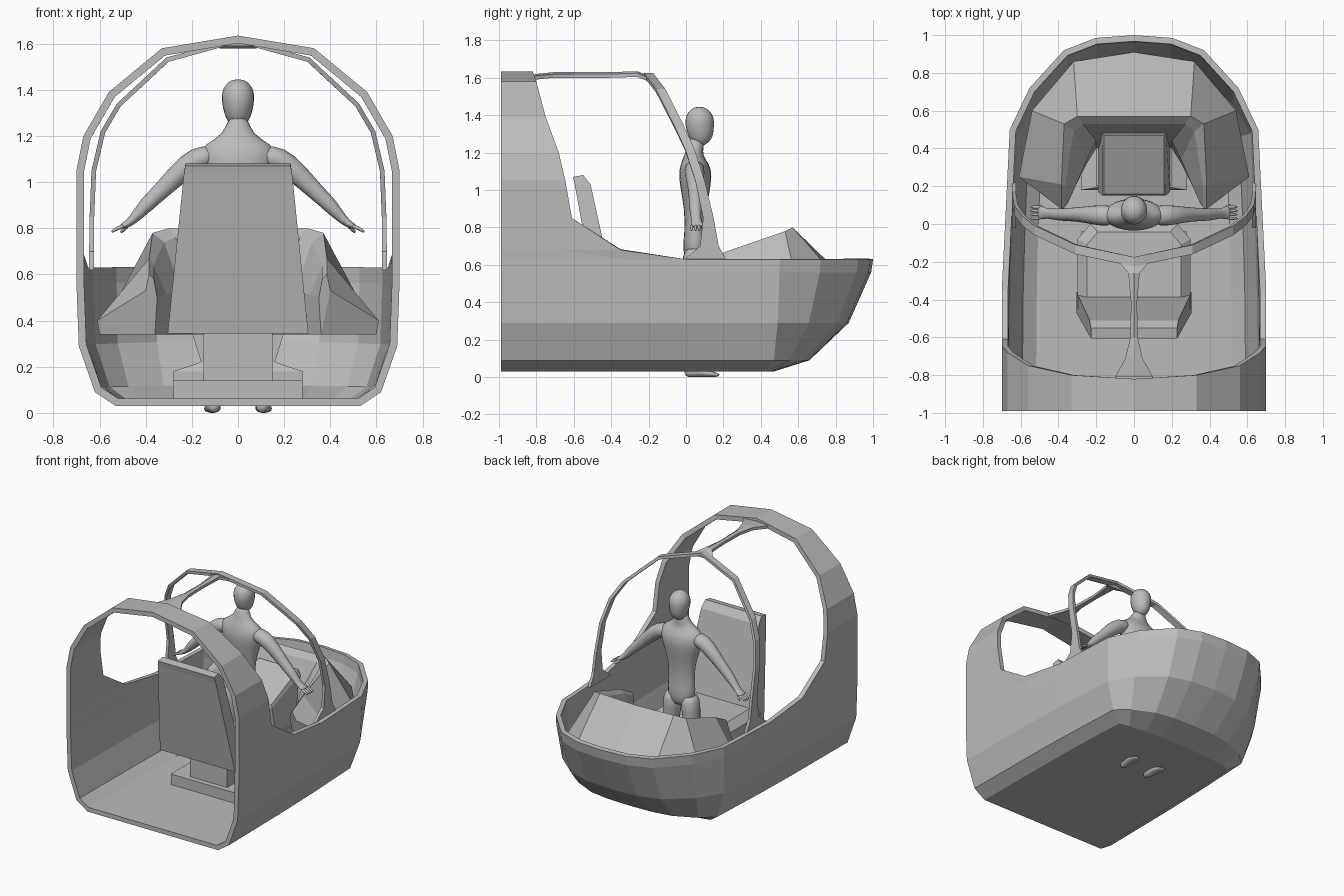
import bpy, bmesh, math
from mathutils import Vector

grey = bpy.data.materials.new("plain grey")
grey.diffuse_color = (0.5, 0.5, 0.5, 1)


def finish(name, bm, mirror=False, solid=0, smooth=False, face_down=False):
    """Turn a bmesh into a named grey object with the usual modifiers."""
    bmesh.ops.remove_doubles(bm, verts=bm.verts, dist=0.0005)
    bmesh.ops.recalc_face_normals(bm, faces=bm.faces)
    if face_down:
        bm.normal_update()
        lowest = min(bm.faces, key=lambda f: f.calc_center_median().z)
        if lowest.normal.z > 0:
            bmesh.ops.reverse_faces(bm, faces=bm.faces)
    me = bpy.data.meshes.new(name)
    bm.to_mesh(me)
    bm.free()
    ob = bpy.data.objects.new(name, me)
    bpy.context.collection.objects.link(ob)
    me.materials.append(grey)
    if mirror:
        ob.modifiers.new("mirror", 'MIRROR').merge_threshold = 0.002
    if solid:
        m = ob.modifiers.new("thickness", 'SOLIDIFY')
        m.thickness, m.offset, m.use_even_offset = solid, -1, True
    if smooth:
        ob.modifiers.new("round", 'SUBSURF').levels = 1
        for p in me.polygons:
            p.use_smooth = True
    return ob


def skin(bm, rows, closed=False):
    """Faces between successive rows of points; closed rows get end caps."""
    vs = [[bm.verts.new(p) for p in r] for r in rows]
    n = len(rows[0])
    for a, b in zip(vs, vs[1:]):
        for i in range(n if closed else n - 1):
            j = (i + 1) % n
            bm.faces.new((a[i], a[j], b[j], b[i]))
    if closed:
        bm.faces.new(vs[0])
        bm.faces.new(vs[-1])
    return vs


def solid_loft(name, rows):
    bm = bmesh.new()
    skin(bm, rows, True)
    return finish(name, bm)


def rect(w, y0, y1, z0, z1):
    return [(-w, y0, z0), (w, y0, z0), (w, y1, z1), (-w, y1, z1)]


def limb(name, pts, mirror=False, sides=10):
    """Rounded tube through (x, y, z, radius a, radius b)."""
    bm, rows = bmesh.new(), []
    pos = [Vector(p[:3]) for p in pts]
    for i, p in enumerate(pts):
        d = (pos[min(i + 1, len(pos) - 1)] - pos[max(i - 1, 0)]).normalized()
        side = Vector((1, 0, 0)) if abs(d.y) > 0.8 else Vector((0, 1, 0))
        u = side.cross(d).normalized()
        v = d.cross(u)
        rows.append([pos[i] + u * p[3] * math.cos(t) + v * p[4] * math.sin(t)
                     for t in (2 * math.pi * k / sides for k in range(sides))])
    skin(bm, rows, True)
    return finish(name, bm, mirror, smooth=True)


# Hull: tub lofted through plan outlines, plus tall rear arch
bm = bmesh.new()
bow = [(.94, 0), (.79, .44), (.53, .84), (.29, .97), (0, 1)]
rows = []
for z, w, y0, y1 in [(.03, .53, .43, .47), (.09, .62, .47, .66), (.29, .69, .49, .87),
                     (.56, .70, .5, .99), (.63, .70, .5, 1.0)]:
    r = [(w, -.99, z), (w * .99, -.35, z), (w * .975, 0, z)]
    rows.append(r + [(w * f, y0 + (y1 - y0) * t, z) for f, t in bow])
tub = skin(bm, rows)
bm.faces.new(tub[0] + [bm.verts.new((0, -.99, .03))])
arch = [rows[-1][:3]]
for x, z, edge in [(.70, .68, -.35), (.70, .85, -.61), (.70, 1.05, -.645), (.67, 1.2, -.68),
                   (.56, 1.39, -.75), (.33, 1.58, -.80), (0, 1.635, -.82)]:
    arch.append([(x, -.99, z), (x, (edge - .99) / 2, z), (x, edge, z)])
skin(bm, arch)
finish("hull", bm, True, .033, face_down=True)

# Canopy hoop and the spine joining it to the rear arch
bm = bmesh.new()
hoop = [(.645, .10, .62, .12), (.645, .125, .70, .05), (.643, .12, .85, .028),
        (.635, .075, 1.05, .025), (.595, .02, 1.22, .025), (.525, -.035, 1.34, .025),
        (.31, -.135, 1.54, .025), (0, -.20, 1.625, .025)]
skin(bm, [[(x, y - h, z), (x, y + h, z)] for x, y, z, h in hoop])
finish("canopy_hoop", bm, True, .02)
spine = [(.08, -.2, 1.60), (.03, -.26, 1.625), (.016, -.42, 1.62), (.02, -.6, 1.62),
         (.045, -.71, 1.62), (.1, -.81, 1.61)]
solid_loft("canopy_spine", [[(-w, y, z - .02), (w, y, z - .02), (w, y, z), (0, y, z + .01), (-w, y, z)]
                            for w, y, z in spine])

# Seat: backrest, cushion, pedestal
solid_loft("seat_backrest", [rect(.305, -.47, -.36, .345, .345),
                             rect(.235, -.595, -.51, 1.03, 1.03),
                             rect(.228, -.605, -.55, 1.07, 1.08)])


def cushion(s, z):
    half = [(.30, -.45), (.30, -.08), (.23, 0)]
    half = [(x * s, -.25 + (y + .25) * s) for x, y in half]
    return [(x, y, z) for x, y in half] + [(-x, y, z) for x, y in reversed(half)]


solid_loft("seat_cushion", [cushion(.97, .345), cushion(1, .38), cushion(1, .42), cushion(.83, .47)])
solid_loft("seat_column", [rect(.15, -.34, -.06, .06, .06), rect(.15, -.34, -.06, .36, .36)])
solid_loft("seat_base", [rect(.28, -.38, -.04, .05, .05), rect(.28, -.38, -.04, .14, .14)])

# Dashboard: hood rising from the bow to a crest, with arms along both sides
bm = bmesh.new()
dash = [
    [(0, .91, .47), (.32, .86, .47), (.54, .60, .46), (.61, .25, .40), (.40, .10, .53)],
    [(0, .57, .79), (.30, .57, .80), (.37, .53, .78), (.385, .21, .67), (.385, .08, .60)],
    [(0, .53, .75), (.27, .53, .76), (.32, .49, .74), (.365, .20, .64), (.365, .09, .58)],
    [(0, .46, .56), (.20, .44, .56), (.25, .34, .54), (.31, .20, .51), (.35, .11, .50)],
    [(0, .42, .34), (.20, .40, .34), (.25, .32, .34), (.31, .20, .34), (.36, .14, .34)]]
skin(bm, dash)
# arm ends and underside
low = (.60, .25, .34)
for f in ([r[4] for r in dash], [dash[0][3], dash[0][4], dash[4][4], low],
          dash[4][::-1] + [(0, .85, .34), (.30, .78, .34), (.50, .58, .34), low]):
    bm.faces.new([bm.verts.new(p) for p in f])
finish("dashboard", bm, True)
solid_loft("centre_console", [rect(.19, .17, .5, .34, .34), rect(.17, .15, .48, .54, .66),
                              rect(.16, .16, .47, .56, .70)])
solid_loft("console_pedestal", [rect(.28, .18, .45, .05, .05), rect(.28, .18, .45, .18, .18),
                                rect(.16, .2, .43, .22, .22), rect(.2, .2, .43, .35, .35)])

# Standing pilot, facing the bow
limb("pilot_torso", [(0, .055, .60, .07, .055), (0, .05, .68, .115, .075), (0, .05, .78, .105, .06),
                     (0, .05, .90, .105, .062), (0, .05, 1.03, .15, .09), (0, .05, 1.11, .18, .095),
                     (0, .04, 1.165, .16, .065), (0, .045, 1.205, .06, .045), (0, .06, 1.29, .048, .048)])
limb("pilot_head", [(0, .10, 1.24, .025, .025), (0, .085, 1.27, .056, .066), (0, .075, 1.33, .072, .08),
                    (0, .072, 1.38, .078, .084), (0, .07, 1.42, .062, .065), (0, .07, 1.447, .025, .025)])
limb("pilot_arms", [(.09, .045, 1.12, .045, .055), (.18, .045, 1.105, .058, .06), (.26, .05, 1.035, .05, .045),
                    (.34, .05, .955, .038, .036), (.40, .05, .90, .036, .036), (.46, .055, .83, .02, .024),
                    (.49, .06, .813, .016, .04), (.51, .06, .805, .01, .035)], True)
for k in range(4):
    y = .03 + .02 * k
    limb("pilot_fingers_%d" % (k + 1), [(.49, y, .812, .011, .011), (.525, y, .80, .01, .01),
                                        (.55, y, .782, .007, .007)], True, 6)
limb("pilot_thumbs", [(.475, .075, .815, .012, .012), (.495, .095, .795, .01, .01),
                      (.51, .105, .78, .007, .007)], True, 6)
limb("pilot_legs", [(.065, .05, .70, .06, .07), (.075, .05, .60, .07, .075), (.09, .055, .40, .05, .055),
                    (.10, .04, .28, .048, .052), (.105, .03, .08, .032, .036), (.105, .03, .03, .03, .034)], True)
limb("pilot_feet", [(.105, -.01, .025, .025, .025), (.105, .03, .03, .032, .03), (.11, .10, .022, .024, .04),
                    (.115, .15, .013, .014, .035), (.118, .18, .011, .008, .018)], True)
